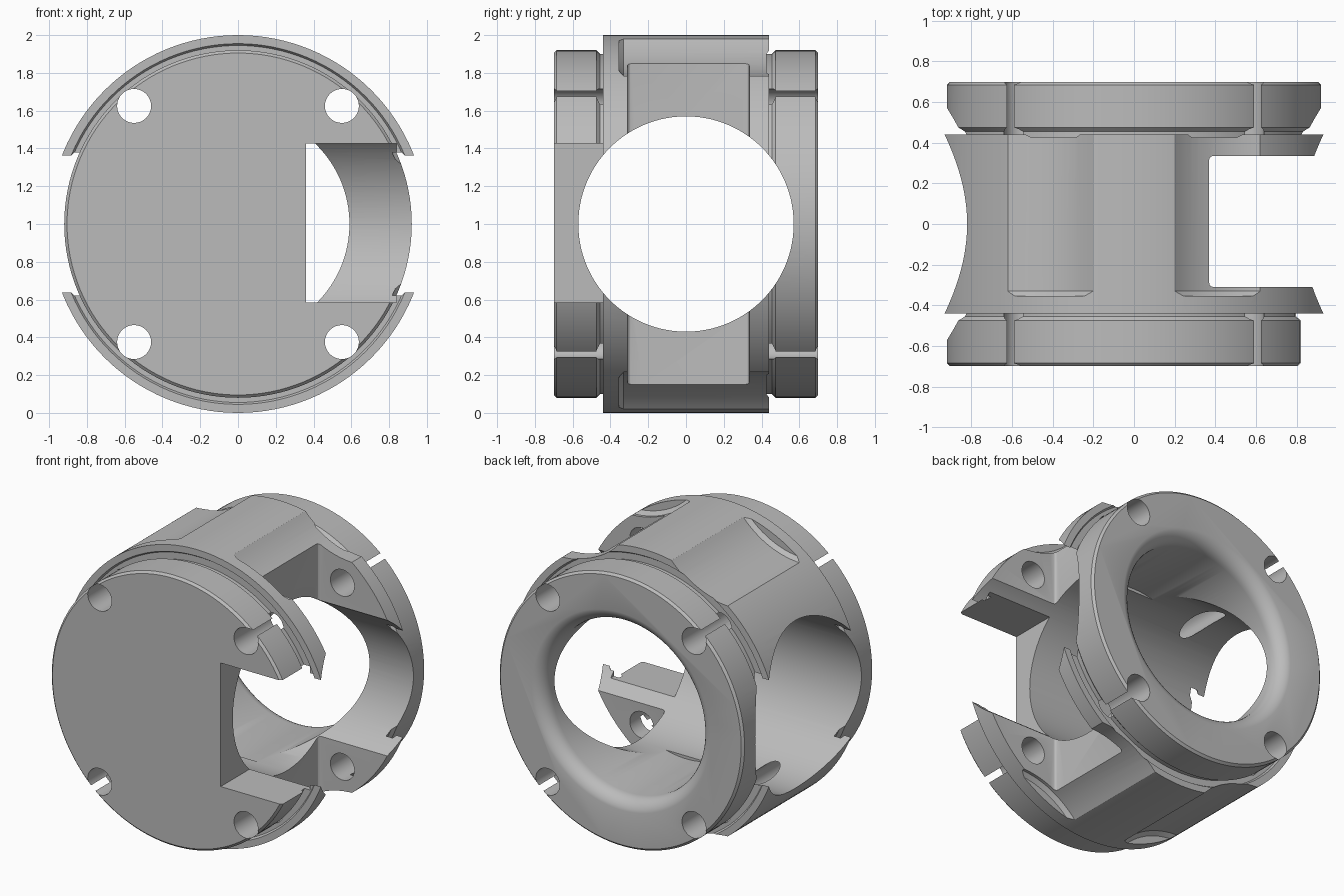
import bpy, bmesh, math
from mathutils import Matrix, Vector

if "Cube" in bpy.data.objects:
    bpy.data.objects.remove(bpy.data.objects["Cube"], do_unlink=True)

grey = bpy.data.materials.new("plain grey")
grey.use_nodes = True
colour = (0.5, 0.5, 0.5, 1)
grey.diffuse_color = colour
grey.node_tree.nodes["Principled BSDF"].inputs["Base Color"].default_value = colour


def make_object(name, bm):
    bmesh.ops.recalc_face_normals(bm, faces=bm.faces)
    mesh = bpy.data.meshes.new(name)
    bm.to_mesh(mesh)
    bm.free()
    mesh.materials.append(grey)
    obj = bpy.data.objects.new(name, mesh)
    bpy.context.collection.objects.link(obj)
    return obj


def lathe(name, profile, axis="y", centre=(0, 0, 1), steps=128):
    """Closed solid of revolution from (radius, along axis) points."""
    bm = bmesh.new()
    rings = []
    for r, d in profile:
        ring = []
        for i in range(steps):
            a = 2 * math.pi * i / steps
            u, v = r * math.cos(a), r * math.sin(a)
            p = Vector((u, d, v) if axis == "y" else (d, u, v))
            ring.append(bm.verts.new(p + Vector(centre)))
        rings.append(ring)
    for a, b in zip(rings, rings[1:]):
        for i in range(steps):
            j = (i + 1) % steps
            bm.faces.new((a[i], a[j], b[j], b[i]))
    bm.faces.new(rings[0])
    bm.faces.new(rings[-1])
    return make_object(name, bm)


def block(name, low, high, bevel=0):
    bm = bmesh.new()
    low, high = Vector(low), Vector(high)
    size = high - low
    bmesh.ops.create_cube(bm, size=1, matrix=Matrix.Translation((low + high) / 2)
                          @ Matrix.Diagonal((*size, 1)))
    if bevel:
        bmesh.ops.bevel(bm, geom=bm.edges[:], offset=bevel, segments=3,
                        profile=0.5, affect="EDGES")
    return make_object(name, bm)


def cut(target, cutter):
    cutter.hide_render = True
    mod = target.modifiers.new(cutter.name, "BOOLEAN")
    mod.operation = "DIFFERENCE"
    mod.solver = "EXACT"
    mod.object = cutter
    bpy.context.view_layer.objects.active = target
    bpy.ops.object.modifier_apply(modifier=mod.name)
    bpy.data.objects.remove(cutter, do_unlink=True)


# Drum body with a grooved flange at each end
half = [(0.905, -0.7), (0.92, -0.685), (0.92, -0.475), (0.9, -0.455),
        (0.9, -0.425), (0.945, -0.425), (0.955, -0.44), (1, -0.44)]
housing = lathe("drum_housing", half + [(r, -d) for r, d in reversed(half)])

# Cross bore from side to side
cut(housing, lathe("cross_bore", [(0.57, -1.2), (0.57, 1.2)], axis="x"))

# Rear bore with a rounded mouth
mouth = [(0.59, 0)]
for i in range(9):
    a = math.pi / 2 * i / 8
    mouth.append((0.69 - 0.1 * math.cos(a), 0.602 + 0.1 * math.sin(a)))
mouth.append((0.69, 0.8))
cut(housing, lathe("rear_bore", mouth))

# Side slot and the window in the front plate
cut(housing, block("side_slot", (0.37, -0.31, -0.4), (1.6, 0.335, 2.4), 0.02))
cut(housing, block("front_window", (0.36, -0.9, 0.585), (0.84, -0.2, 1.425)))
cut(housing, block("window_mouth", (0.7, -0.9, 0.585), (1.2, -0.442, 1.425)))

# Shallow scallops along the drum, and the four screw holes
for sx in (-1, 1):
    for sz in (-1, 1):
        a = math.radians(65)
        centre = (sx * 1.52 * math.cos(a), 0, 1 + sz * 1.52 * math.sin(a))
        cut(housing, lathe("scallop", [(0.57, -0.355), (0.595, -0.33), (0.595, 0.442)],
                           centre=centre, steps=96))
        cut(housing, lathe("screw_hole", [(0.09, -0.9), (0.09, 0.9)],
                           centre=(sx * 0.55, 0, 1 + sz * 0.625), steps=32))

bpy.ops.object.select_all(action="DESELECT")
housing.select_set(True)
bpy.context.view_layer.objects.active = housing
bpy.ops.object.shade_smooth_by_angle(angle=math.radians(25))
